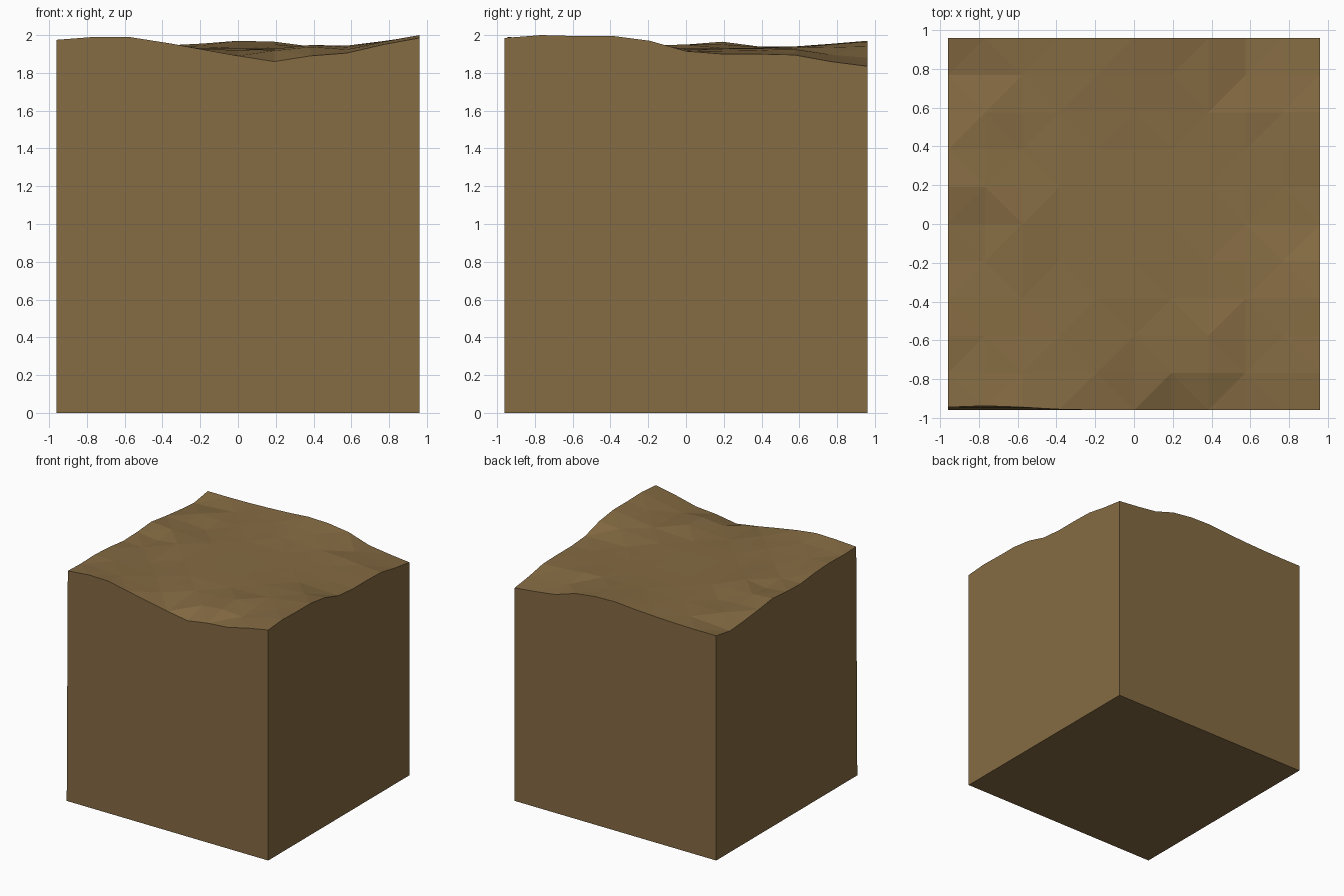
import bpy, bmesh

if "Cube" in bpy.data.objects:
    bpy.data.objects.remove(bpy.data.objects["Cube"])

N, H = 10, 0.96
MID = 1.93
# Edge height profiles, running along +x (front, back) and +y (left, right)
FRONT = [1.975, 1.99, 1.99, 1.96, 1.925, 1.89, 1.86, 1.89, 1.905, 1.95, 1.985]
BACK = [1.935, 1.935, 1.938, 1.945, 1.955, 1.97, 1.965, 1.94, 1.88, 1.855, 1.835]
LEFT = [1.975, 1.97, 1.975, 1.965, 1.945, 1.95, 1.965, 1.94, 1.92, 1.905, 1.935]
RIGHT = [1.985, 2.0, 1.995, 1.995, 1.97, 1.915, 1.90, 1.90, 1.895, 1.86, 1.835]
FALL = [1.0, 0.6, 0.25, 0.05] + [0.0] * 7
# Small bumps on the soil, keyed by grid column and row
BUMPS = {(6, 1): .03, (7, 1): .03, (7, 2): .025, (6, 2): .015, (2, 5): .015,
         (2, 4): .012, (1, 5): -.015, (2, 7): -.012, (1, 8): .015, (8, 8): .01}
# The front rim leans back a little on the left
LEAN = {0: .015, 1: .022, 2: .015, 3: .004}


def height(i, j):
    """Blend the four edge profiles into a nearly level middle."""
    l, r, f, b = FALL[i], FALL[N - i], FALL[j], FALL[N - j]
    d = (l * (LEFT[j] - MID) + r * (RIGHT[j] - MID)
         + f * (FRONT[i] - MID) + b * (BACK[i] - MID))
    for wx, edge in ((l, LEFT), (r, RIGHT)):
        d -= wx * (f * (edge[0] - MID) + b * (edge[N] - MID))
    return MID + d + BUMPS.get((i, j), 0)


bm = bmesh.new()

# Uneven top
top = [[None] * (N + 1) for _ in range(N + 1)]
for i in range(N + 1):
    for j in range(N + 1):
        y = -H + 2 * H * j / N + (LEAN.get(i, 0) if j == 0 else 0)
        top[i][j] = bm.verts.new((-H + 2 * H * i / N, y, min(2.0, height(i, j))))
for i in range(N):
    for j in range(N):
        a, b, c, d = top[i][j], top[i + 1][j], top[i + 1][j + 1], top[i][j + 1]
        tris = ((a, b, c), (a, c, d)) if (i + j) % 2 else ((a, b, d), (b, c, d))
        for t in tris:
            bm.faces.new(t)

# Flat sides and bottom
base = [bm.verts.new((x, y, 0)) for x, y in ((-H, -H), (H, -H), (H, H), (-H, H))]
rims = [[top[k][0] for k in range(N + 1)],
        [top[N][k] for k in range(N + 1)],
        [top[N - k][N] for k in range(N + 1)],
        [top[0][N - k] for k in range(N + 1)]]
for k, rim in enumerate(rims):
    bm.faces.new([base[k], base[(k + 1) % 4]] + rim[::-1])
bm.faces.new(base[::-1])
bmesh.ops.recalc_face_normals(bm, faces=bm.faces)

mesh = bpy.data.meshes.new("soil_block")
bm.to_mesh(mesh)
bm.free()
soil = bpy.data.materials.new("soil brown")
soil.diffuse_color = (0.235, 0.148, 0.056, 1)
soil.use_nodes = True
soil.node_tree.nodes["Principled BSDF"].inputs["Base Color"].default_value = soil.diffuse_color
mesh.materials.append(soil)
bpy.context.collection.objects.link(bpy.data.objects.new("soil_block", mesh))
